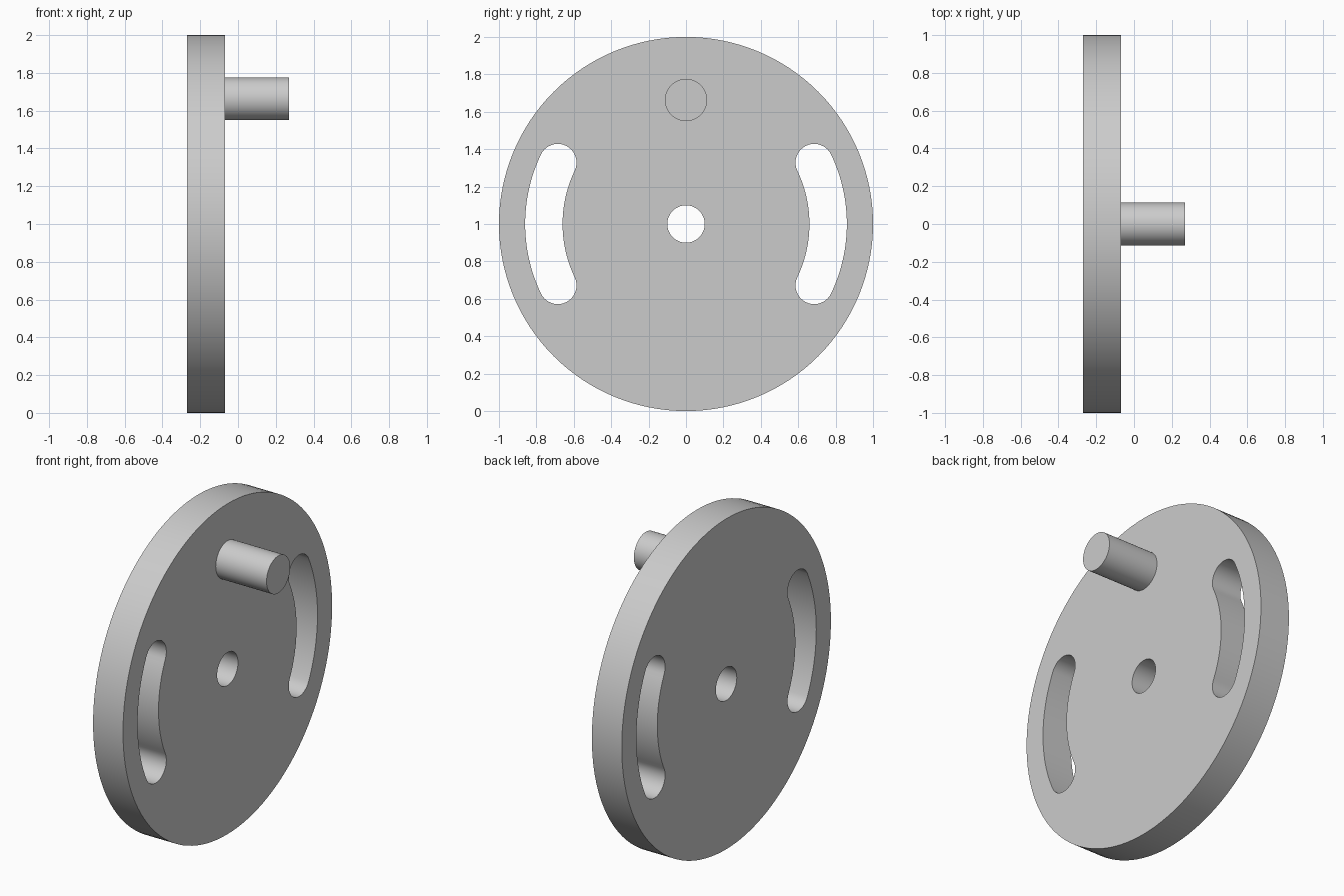
import bpy
import bmesh
from math import cos, sin, pi, radians

cube = bpy.data.objects.get("Cube")
if cube:
    bpy.data.objects.remove(cube, do_unlink=True)

THICKNESS = 0.2
DISC_X = -0.17
PIN_LENGTH = 0.34

grey = bpy.data.materials.new("plain grey")
grey.use_nodes = True
grey.diffuse_color = (0.6, 0.6, 0.6, 1)
grey.node_tree.nodes["Principled BSDF"].inputs["Base Color"].default_value = grey.diffuse_color


def arc(radius, start, end, steps, cx=0, cy=0):
    """Points along an arc, end point left out."""
    angles = [start + (end - start) * i / steps for i in range(steps)]
    return [(cx + radius * cos(a), cy + radius * sin(a)) for a in angles]


def slot(middle, sweep=radians(25.6), radius=0.76, half=0.1):
    """Closed outline of a curved slot with round ends."""
    lo, hi = middle - sweep, middle + sweep
    pts = arc(radius + half, lo, hi, 24)
    pts += arc(half, hi, hi + pi, 20, radius * cos(hi), radius * sin(hi))
    pts += arc(radius - half, hi, lo, 24)
    pts += arc(half, lo + pi, lo + 2 * pi, 20, radius * cos(lo), radius * sin(lo))
    return pts


def plate(name, outlines, depth, location):
    """Extrude flat outlines along x; inner outlines become holes."""
    curve = bpy.data.curves.new(name, "CURVE")
    curve.dimensions = "2D"
    curve.fill_mode = "BOTH"
    curve.extrude = depth / 2
    for pts in outlines:
        spline = curve.splines.new("POLY")
        spline.points.add(len(pts) - 1)
        for point, (x, y) in zip(spline.points, pts):
            point.co = (x, y, 0, 1)
        spline.use_cyclic_u = True
    obj = bpy.data.objects.new(name, curve)
    bpy.context.collection.objects.link(obj)
    obj.location = location
    obj.rotation_euler = (pi / 2, 0, pi / 2)

    bpy.ops.object.select_all(action="DESELECT")
    obj.select_set(True)
    bpy.context.view_layer.objects.active = obj
    bpy.ops.object.convert(target="MESH")
    obj = bpy.context.object

    # Join caps and walls into one closed solid
    bm = bmesh.new()
    bm.from_mesh(obj.data)
    bmesh.ops.remove_doubles(bm, verts=bm.verts, dist=0.0001)
    bmesh.ops.recalc_face_normals(bm, faces=bm.faces)
    bm.to_mesh(obj.data)
    bm.free()
    obj.data.materials.clear()
    obj.data.materials.append(grey)
    bpy.ops.object.shade_smooth_by_angle(angle=radians(30))
    return obj


# Disc with a shaft hole and two curved slots
plate("crank_disc",
      [arc(1, 0, 2 * pi, 128), arc(0.1, 0, 2 * pi, 48), slot(0), slot(pi)],
      THICKNESS, (DISC_X, 0, 1))

# Round pin standing on the left face
plate("crank_pin", [arc(0.113, 0, 2 * pi, 48)], PIN_LENGTH,
      (DISC_X + (THICKNESS + PIN_LENGTH) / 2, 0, 1.663))
